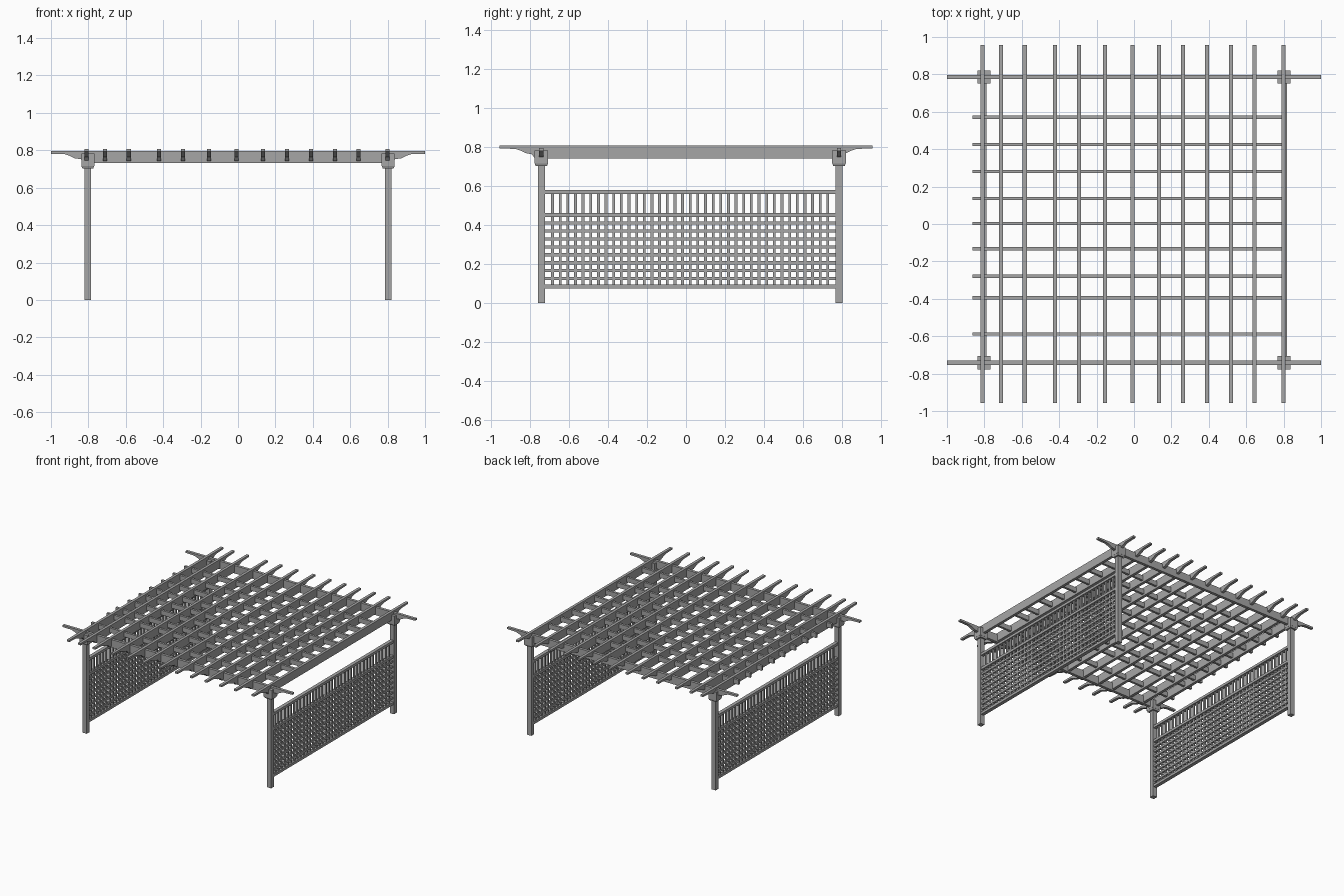
import bpy, bmesh
from mathutils import Vector

cube = bpy.data.objects.get("Cube")
if cube:
    bpy.data.objects.remove(cube, do_unlink=True)

grey = bpy.data.materials.new("weathered grey wood")
grey.use_nodes = True
grey.diffuse_color = (0.38, 0.38, 0.38, 1)
grey.node_tree.nodes["Principled BSDF"].inputs["Base Color"].default_value = (0.38, 0.38, 0.38, 1)


def finish(name, bm):
    bmesh.ops.recalc_face_normals(bm, faces=bm.faces)
    mesh = bpy.data.meshes.new(name)
    bm.to_mesh(mesh)
    bm.free()
    mesh.materials.append(grey)
    obj = bpy.data.objects.new(name, mesh)
    bpy.context.collection.objects.link(obj)
    return obj


def add_box(bm, lo, hi, taper=1.0):
    """Box between two corners; taper shrinks the bottom face."""
    lo, hi = Vector(lo), Vector(hi)
    mid, size = (lo + hi) / 2, hi - lo
    for v in bmesh.ops.create_cube(bm, size=1)["verts"]:
        k = taper if v.co.z < 0 else 1.0
        v.co = mid + Vector((v.co.x * size.x * k, v.co.y * size.y * k, v.co.z * size.z))


def box(name, lo, hi, taper=1.0):
    bm = bmesh.new()
    add_box(bm, lo, hi, taper)
    return finish(name, bm)


def shaped_timber(name, half, top, under, along_x, offset, width=0.022):
    """Timber with mirrored carved tails; under = (distance from tip, drop)."""
    right = [(half - d, top - h) for d, h in under]
    outline = [(-half, top), (half, top)] + right + [(-s, z) for s, z in reversed(right)]
    bm = bmesh.new()

    def place(s, t, z):
        return (s, offset + t, z) if along_x else (offset + t, s, z)

    face = bm.faces.new([bm.verts.new(place(s, -width / 2, z)) for s, z in outline])
    out = bmesh.ops.extrude_face_region(bm, geom=[face])
    shift = Vector((0, width, 0)) if along_x else Vector((width, 0, 0))
    bmesh.ops.translate(bm, vec=shift, verts=[g for g in out["geom"] if isinstance(g, bmesh.types.BMVert)])
    return finish(name, bm)


POST_X = 0.803
POST_Y = {"front": -0.742, "back": 0.785}
HALF = 0.018

# Posts with collars and capital blocks
for row, y in POST_Y.items():
    for side, x in (("right", -POST_X), ("left", POST_X)):
        tag = row + "_" + side
        box(tag + "_post", (x - HALF, y - HALF, 0), (x + HALF, y + HALF, 0.74))
        box(tag + "_collar", (x - 0.034, y - 0.034, 0.703), (x + 0.034, y + 0.034, 0.716), 0.85)
        box(tag + "_capital", (x - 0.035, y - 0.035, 0.716), (x + 0.035, y + 0.035, 0.782))

# Main beams across the front and back
beam_under = [(0, 0.014), (0.075, 0.016), (0.1, 0.024), (0.128, 0.038), (0.16, 0.042), (0.175, 0.062)]
for row, y in POST_Y.items():
    shaped_timber(row + "_beam", 1.0, 0.795, beam_under, True, y)

# Rafters with carved tails running front to back
rafter_under = [(0, 0.014), (0.085, 0.017), (0.11, 0.026), (0.135, 0.038), (0.165, 0.044), (0.185, 0.066)]
rafter_x = (-0.809, -0.711, -0.584, -0.422, -0.294, -0.155, -0.009,
            0.133, 0.262, 0.39, 0.518, 0.645, 0.8)
for i, x in enumerate(rafter_x):
    shaped_timber("rafter_%d" % (i + 1), 0.958, 0.808, rafter_under, False, x)

# Cross slats set between the rafters
for i, y in enumerate((-0.588, -0.394, -0.28, -0.132, 0.003, 0.136, 0.281, 0.425, 0.571)):
    box("cross_slat_%d" % (i + 1), (-0.863, y - 0.009, 0.757), (0.8, y + 0.009, 0.794))

# Lattice screens between the posts on both sides
Y0, Y1 = POST_Y["front"] + HALF, POST_Y["back"] - HALF
COLS, ROWS = 38, 9
for side, x in (("right", -POST_X), ("left", POST_X)):
    for part, z in (("bottom", 0.085), ("middle", 0.452), ("top", 0.57)):
        box("%s_screen_%s_rail" % (side, part), (x - 0.014, Y0, z - 0.01), (x + 0.014, Y1, z + 0.01))
    bm = bmesh.new()
    for i in range(1, COLS):
        y = Y0 + (Y1 - Y0) * i / COLS
        add_box(bm, (x - 0.006, y - 0.007, 0.085), (x + 0.006, y + 0.007, 0.57))
    finish(side + "_screen_uprights", bm)
    bm = bmesh.new()
    for i in range(1, ROWS):
        z = 0.085 + (0.452 - 0.085) * i / ROWS
        add_box(bm, (x - 0.008, Y0, z - 0.008), (x + 0.008, Y1, z + 0.008))
    finish(side + "_screen_crossbars", bm)
